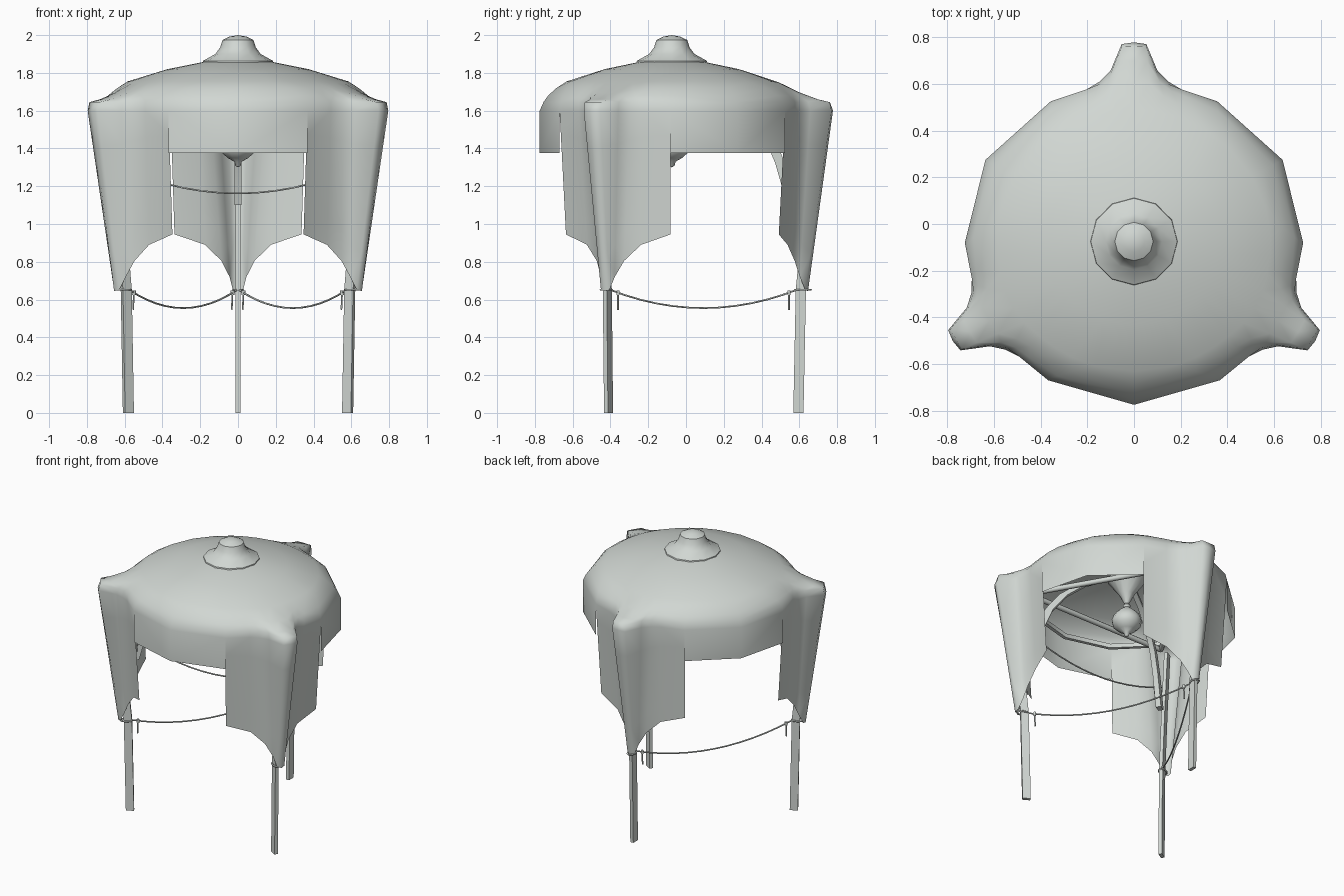
import bpy, bmesh, math
from mathutils import Vector

if "Cube" in bpy.data.objects:
    bpy.data.objects.remove(bpy.data.objects["Cube"], do_unlink=True)

CY = -0.075                      # pavilion axis
LEGS = [math.radians(a) for a in (90, 210, 330)]

mat = bpy.data.materials.new("pale_grey_canvas")
mat.use_nodes = True
COLOR = (0.64, 0.68, 0.65, 1)
mat.diffuse_color = COLOR
mat.node_tree.nodes["Principled BSDF"].inputs["Base Color"].default_value = COLOR


def place(a, u, v, z, wide=1, deep=1):
    """Leg-aligned coordinates (outward, sideways, up) to world."""
    return Vector((wide * (u * math.cos(a) - v * math.sin(a)),
                   CY + deep * (u * math.sin(a) + v * math.cos(a)), z))


def cloth(a, u, v, z):
    """The canvas has a slightly oval plan."""
    return place(a, u, v, z, 1.035, .985)


def finish(bm, name, angle=30):
    bmesh.ops.remove_doubles(bm, verts=bm.verts, dist=0.0005)
    bmesh.ops.dissolve_degenerate(bm, dist=0.0005, edges=bm.edges)
    bmesh.ops.recalc_face_normals(bm, faces=bm.faces)
    me = bpy.data.meshes.new(name)
    bm.to_mesh(me)
    bm.free()
    ob = bpy.data.objects.new(name, me)
    bpy.context.collection.objects.link(ob)
    me.materials.append(mat)
    bpy.ops.object.select_all(action='DESELECT')
    ob.select_set(True)
    bpy.context.view_layer.objects.active = ob
    bpy.ops.object.shade_smooth_by_angle(angle=math.radians(angle))


def patch(bm, columns):
    """Quad patch from equally long columns of points."""
    vs = [[bm.verts.new(p) for p in c] for c in columns]
    for a, b in zip(vs, vs[1:]):
        for i in range(len(a) - 1):
            bm.faces.new((a[i], a[i + 1], b[i + 1], b[i]))


def lathe(name, profile, sides, angle=50):
    bm = bmesh.new()
    cols = []
    for i in range(sides + 1):
        a = 2 * math.pi * (i % sides) / sides
        cols.append([place(a, r, 0, z) for r, z in profile])
    patch(bm, cols)
    finish(bm, name, angle)


def bar(bm, a, path, half_u, half_v):
    """Rectangular bar following a path in a leg's upright plane."""
    rings = [[bm.verts.new(place(a, u + su * half_u, sv * half_v, z))
              for su, sv in ((-1, -1), (1, -1), (1, 1), (-1, 1))] for u, z in path]
    for p, q in zip(rings, rings[1:]):
        for i in range(4):
            j = (i + 1) % 4
            bm.faces.new((p[i], p[j], q[j], q[i]))
    bm.faces.new(rings[0])
    bm.faces.new(rings[-1])


def rope(name, points, radius, cyclic=False):
    cu = bpy.data.curves.new(name, 'CURVE')
    cu.dimensions = '3D'
    cu.bevel_depth = radius
    cu.bevel_resolution = 1
    cu.use_fill_caps = True
    sp = cu.splines.new('POLY')
    sp.points.add(len(points) - 1)
    for q, p in zip(sp.points, points):
        q.co = (*p, 1)
    sp.use_cyclic_u = cyclic
    ob = bpy.data.objects.new(name, cu)
    bpy.context.collection.objects.link(ob)
    cu.materials.append(mat)
    bpy.ops.object.select_all(action='DESELECT')
    ob.select_set(True)
    bpy.context.view_layer.objects.active = ob
    bpy.ops.object.convert(target='MESH')


# Canopy: roof profile at a plain panel and over a leg, then rim outline
PANEL = [(.165, 1.86), (.36, 1.82), (.565, 1.755), (.62, 1.72), (.665, 1.68), (.69, 1.645), (.7, 1.6)]
OVER_LEG = [(.165, 1.86), (.36, 1.82), (.575, 1.75), (.69, 1.695), (.785, 1.66), (.85, 1.645), (.866, 1.6)]
# How far each roof ring's points move from even spacing to the rim spacing
GATHER = [0, 0, .3, .7, .9, 1, 1]
RIM = [(0, .866), (3.4, .86), (7.4, .75), (11.5, .71), (16.5, .69), (29.5, .7), (60, .71)]
# Curtain hem under each rim point: outward, sideways, height
HEM = [(.732, 0, .645), (.717, .026, .65), (.688, .043, .72),
       (.66, .085, .805), (.622, .168, .89), (.575, .325, .945)]


def roof_column(a, n, s):
    off, r = RIM[n]
    w = max(0, min(1, (r - .7) / .16))
    if n == len(RIM) - 1:
        w = 0
    pts = [Vector((0, CY, 1.875))]
    for (pr, pz), (lr, lz), g in zip(PANEL, OVER_LEG, GATHER):
        t = math.radians(10 * n + (off - 10 * n) * g) * s
        rr = pr + (lr - pr) * w
        pts.append(cloth(a, rr * math.cos(t), rr * math.sin(t), pz + (lz - pz) * w))
    t = math.radians(off) * s
    pts[-1] = cloth(a, r * math.cos(t), r * math.sin(t), 1.6)
    return pts


def curtain_column(a, n, s):
    u, v, z = HEM[n]
    top = roof_column(a, n, s)[-1]
    low = cloth(a, u, v * s, z)
    return [top.lerp(low, k / 5) for k in range(6)]


bm = bmesh.new()
for a in LEGS:
    for s in (1, -1):
        patch(bm, [roof_column(a, n, s) for n in range(len(RIM))])
        patch(bm, [curtain_column(a, n, s) for n in range(len(HEM))])
        valance = []
        for n in (-2, -1):
            top = roof_column(a, len(RIM) + n, s)[-1]
            valance.append([top, top + Vector((0, 0, -.225))])
        patch(bm, valance)
finish(bm, "canopy", 65)

# Roof cap and hanging lamp
lathe("roof_cap", [(.187, 1.855), (.185, 1.864), (.12, 1.9), (.094, 1.935),
                   (.082, 1.974), (.045, 1.992), (0, 2)], 12, 36)
lathe("hanging_lamp", [(0, 1.3), (.014, 1.308), (.02, 1.33), (.055, 1.35), (.092, 1.383),
                       (.1, 1.42), (.085, 1.46), (.05, 1.495), (.02, 1.52), (.026, 1.535),
                       (.015, 1.55), (.05, 1.62), (.13, 1.73), (0, 1.74)], 12)

# Legs, and knee braces that curve up under the roof
for name, path, hu, hv in (
        ("legs", [(.67, 0), (.683, .65), (.725, 1.1), (.78, 1.59)], .027, .012),
        ("knee_braces", [(.635, 1.1), (.608, 1.2), (.574, 1.32), (.52, 1.45), (.425, 1.57),
                         (.3, 1.66), (.1, 1.74)], .026, .018)):
    bm = bmesh.new()
    for a in LEGS:
        bar(bm, a, path, hu, hv)
    finish(bm, name, 25)

# Inner hoop and the tie beams joining the legs
lathe("inner_hoop", [(.62, 1.57), (.645, 1.57), (.645, 1.6), (.62, 1.6), (.62, 1.57)], 12)
for i in range(3):
    rope("tie_beam", [place(LEGS[j], .66, 0, 1.56) for j in (i, (i + 1) % 3)], .018)


# Sagging ropes with knots and loose tails; the front one hangs high
def hang(name, a, b, z, sag):
    ends = [place(a, .67, 0, z), place(b, .67, 0, z)]
    pts = []
    for k in range(13):
        t = k / 12
        pts.append(ends[0].lerp(ends[1], t) - Vector((0, 0, sag * 4 * t * (1 - t))))
    rope(name, pts, .005)
    for near, far in (ends, ends[::-1]):
        knot = near.lerp(far, .05) - Vector((0, 0, sag * .19))
        rope(name + "_knot", [knot + Vector((0, 0, .012)), knot - Vector((0, 0, .012))], .01)
        rope(name + "_tail", [knot, knot - Vector((.004, 0, .09))], .005)


hang("back_left_rope", LEGS[0], LEGS[2], .655, .1)
hang("back_right_rope", LEGS[0], LEGS[1], .655, .1)
hang("front_rope", LEGS[1], LEGS[2], 1.28, .118)

# Lashings where the curtains gather on the legs
for a in LEGS:
    loop = []
    for k in range(8):
        t = k * math.pi / 4
        loop.append(place(a, .695 + .04 * math.cos(t), .025 * math.sin(t), .652))
    rope("leg_lashing", loop, .006, True)
